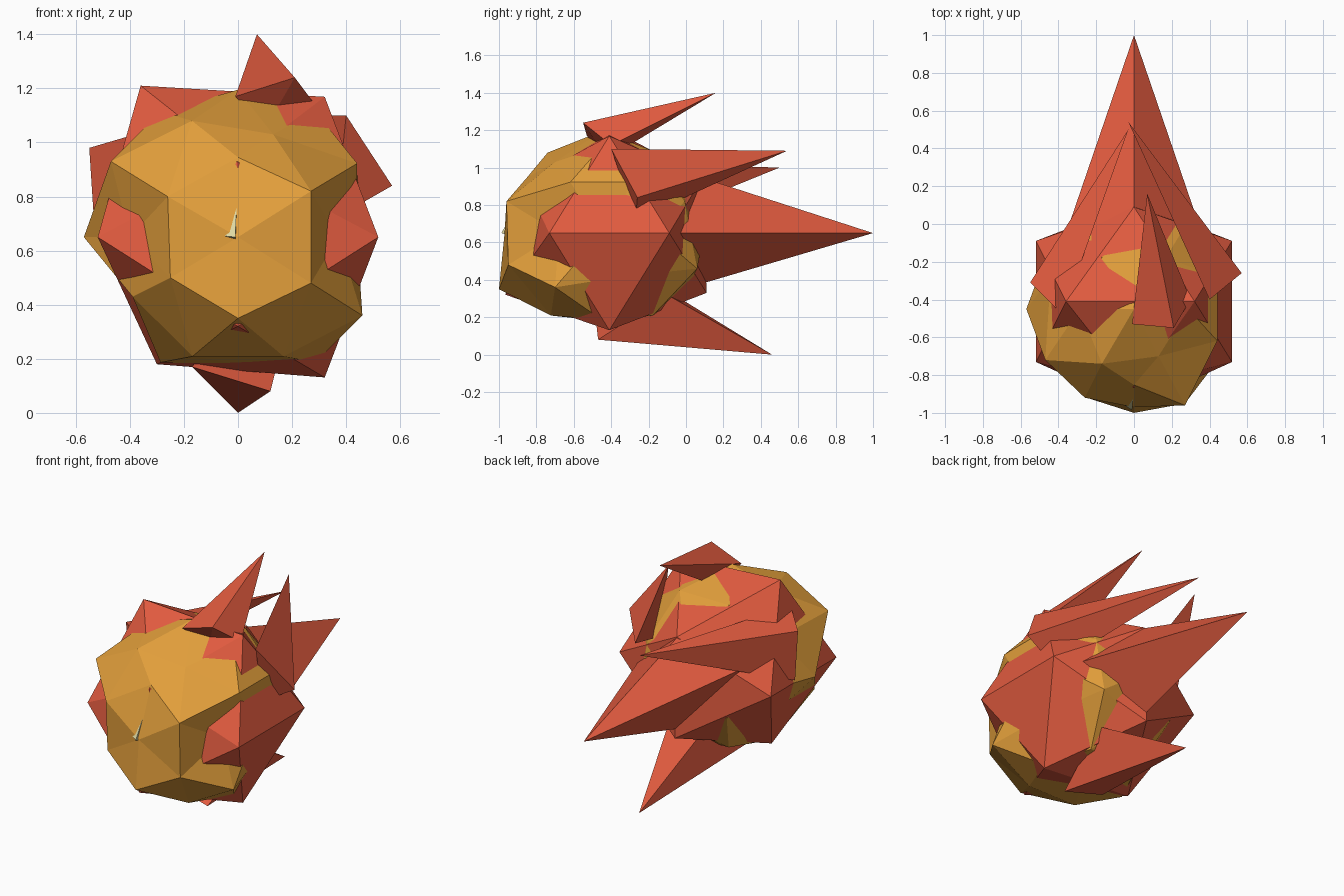
import bpy
import bmesh
from mathutils import Vector

cube = bpy.data.objects.get("Cube")
if cube:
    bpy.data.objects.remove(cube, do_unlink=True)


def material(name, colour):
    mat = bpy.data.materials.new(name)
    mat.use_nodes = True
    mat.diffuse_color = (*colour, 1)
    mat.node_tree.nodes["Principled BSDF"].inputs["Base Color"].default_value = (*colour, 1)
    return mat


gold = material("golden rock", (0.75, 0.34, 0.043))
red = material("flame red", (0.76, 0.105, 0.05))
pale = material("pale ember", (0.87, 0.81, 0.43))


def hull_mesh(points):
    bm = bmesh.new()
    for p in points:
        bm.verts.new(p)
    bmesh.ops.convex_hull(bm, input=bm.verts[:])
    bmesh.ops.recalc_face_normals(bm, faces=bm.faces[:])
    return bm


def finish(bm, name, mat):
    mesh = bpy.data.meshes.new(name)
    bm.to_mesh(mesh)
    bm.free()
    mesh.materials.append(mat)
    obj = bpy.data.objects.new(name, mesh)
    bpy.context.collection.objects.link(obj)


def ball_directions(divided):
    """Icosahedron corners, plus its edge midpoints when divided."""
    phi = (1 + 5 ** 0.5) / 2
    corners = []
    for a in (-1, 1):
        for b in (-phi, phi):
            corners += [Vector((a, 0, b)), Vector((0, b, a)), Vector((b, a, 0))]
    points = list(corners)
    if divided:
        for i, p in enumerate(corners):
            points += [p + q for q in corners[:i] if (p - q).length < 2.1]
    return [p.normalized() for p in points]


def rough_ball(name, mat, centre, radius, divided, moved):
    """Faceted ball whose nearest corners are moved to the given points."""
    bm = hull_mesh(ball_directions(divided))
    for v in bm.verts:
        v.co = Vector(centre) + v.co * radius
    free = list(bm.verts)
    for target in map(Vector, moved):
        v = min(free, key=lambda w: (w.co - target).length)
        free.remove(v)
        v.co = target
    finish(bm, name, mat)


# Golden boulder with uneven corners: front, flanks, underside, back
rough_ball("rock_core", gold, (0, -0.45, 0.65), 0.545, True, [
    (0, -1.0, 0.35), (0, -0.97, 0.65), (0, -0.852, 0.945),
    (0.27, -0.96, 0.82), (0.27, -0.95, 0.48),
    (-0.26, -0.92, 0.80), (-0.25, -0.92, 0.50),
    (0.13, -0.70, 1.03), (-0.17, -0.74, 1.08),
    (-0.47, -0.72, 0.93), (0.46, -0.70, 0.36),
    (-0.39, -0.70, 0.43), (-0.57, -0.45, 0.65),
    (0.37, -0.68, 0.65), (0.44, -0.45, 0.65), (-0.40, -0.70, 0.65),
    (0.38, -0.32, 0.42), (-0.38, -0.30, 0.42),
    (0, -0.45, 0.18), (0.27, 0.06, 0.46)])

# Coarse red shell breaking through the boulder
rough_ball("flame_shell", red, (0, -0.41, 0.65), 0.61, False, [
    (0, -0.865, 0.925), (0, -0.965, 0.32),
    (-0.36, -0.41, 1.21), (-0.30, -0.41, 0.18),
    (0, 0.09, 0.95), (0, 0.11, 0.33)])

# Flames trailing behind: the tip first, then the base corners
flames = {
    "tail_flame": [(0, 1.0, 0.65), (0.36, -0.05, 0.65), (-0.36, -0.05, 0.80),
                   (0, -0.05, 0.99), (0, -0.05, 0.34)],
    "top_flame": [(0.07, 0.16, 1.40), (-0.01, -0.53, 1.17),
                  (0.21, -0.55, 1.24), (0.30, -0.40, 1.12), (0.10, -0.42, 1.05)],
    "left_flame": [(-0.03, 0.54, 1.09), (0.40, -0.40, 1.10),
                   (0.57, -0.26, 0.84), (0.36, -0.27, 0.72)],
    "right_flame": [(-0.03, 0.50, 1.00), (-0.55, -0.31, 0.98),
                    (-0.53, -0.31, 0.67), (-0.38, -0.48, 1.03)],
    "bottom_flame": [(0, 0.46, 0), (0.12, -0.47, 0.08), (-0.17, -0.48, 0.17),
                     (0.18, -0.10, 0.32), (-0.07, -0.08, 0.33)],
}
for name, points in flames.items():
    finish(hull_mesh(points), name, red)

# Pale ember showing at the front
finish(hull_mesh([(-0.01, -0.987, 0.65), (0, -0.86, 0.88),
                  (-0.20, -0.86, 0.67), (0, -0.85, 0.60)]), "ember", pale)
